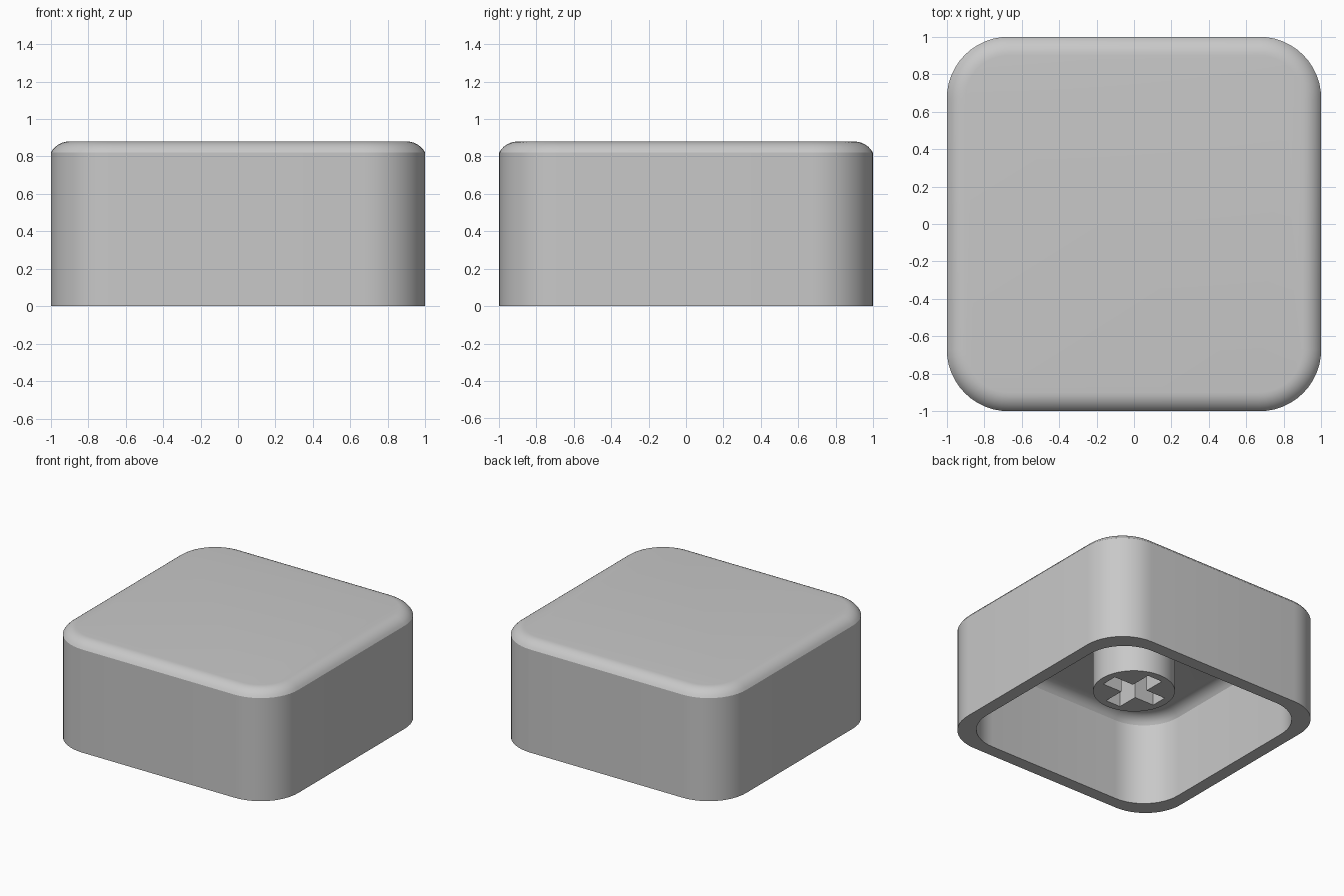
import bpy, bmesh, math

cube = bpy.data.objects.get("Cube")
if cube:
    bpy.data.objects.remove(cube, do_unlink=True)

HEIGHT, CEILING, STEM_BASE = 0.88, 0.71, 0.28

grey = bpy.data.materials.new("light_grey_plastic")
grey.use_nodes = True
colour = (0.58, 0.58, 0.58, 1)
grey.diffuse_color = colour
grey.node_tree.nodes["Principled BSDF"].inputs["Base Color"].default_value = colour


def rounded_square(half, radius, z, steps=12):
    """Points of a square with rounded corners at height z."""
    points = []
    for corner in range(4):
        mid = math.radians(45 + 90 * corner)
        cx = math.copysign(half - radius, math.cos(mid))
        cy = math.copysign(half - radius, math.sin(mid))
        for i in range(steps + 1):
            a = math.pi / 2 * (corner + i / steps)
            points.append((cx + radius * math.cos(a), cy + radius * math.sin(a), z))
    return points


def loft(name, loops):
    """Skin a row of closed loops and cap both ends."""
    bm = bmesh.new()
    rings = [[bm.verts.new(p) for p in loop] for loop in loops]
    n = len(rings[0])
    for low, high in zip(rings, rings[1:]):
        for i in range(n):
            j = (i + 1) % n
            bm.faces.new((low[i], low[j], high[j], high[i]))
    bm.faces.new(rings[0])
    bm.faces.new(rings[-1])
    bmesh.ops.recalc_face_normals(bm, faces=bm.faces)
    mesh = bpy.data.meshes.new(name)
    bm.to_mesh(mesh)
    bm.free()
    mesh.materials.append(grey)
    obj = bpy.data.objects.new(name, mesh)
    bpy.context.collection.objects.link(obj)
    return obj


def eased_wall(half, radius, top, inset, drop, steps=6):
    """Straight wall that breaks into a shallow arc, tangent to the flat top."""
    loops = [rounded_square(half, radius, 0)]
    arc = (inset ** 2 + drop ** 2) / (2 * drop)
    sweep = math.asin(inset / arc)
    for i in range(steps + 1):
        a = sweep * (1 - i / steps)
        step_in = inset - arc * math.sin(a)
        loops.append(rounded_square(half - step_in, radius - step_in,
                                    top - arc * (1 - math.cos(a))))
    return loops


def smooth(obj):
    bpy.ops.object.select_all(action="DESELECT")
    obj.select_set(True)
    bpy.context.view_layer.objects.active = obj
    bpy.ops.object.shade_smooth_by_angle(angle=math.radians(20))


# Hollow cap: outer skin from the top down, then the inner skin back up
outer = eased_wall(1.0, 0.33, HEIGHT, 0.1, 0.06)
inner = eased_wall(0.9, 0.32, CEILING, 0.1, 0.06)
cap_shell = loft("cap_shell", outer[::-1] + inner)
smooth(cap_shell)

# Round stem hanging from the ceiling
circle = [2 * math.pi * i / 64 for i in range(64)]
stem = loft("stem", [[(0.295 * math.cos(a), 0.295 * math.sin(a), z) for a in circle]
                     for z in (STEM_BASE, CEILING + 0.01)])

# Cross-shaped socket cut into the stem
arm, half_width = 0.235, 0.065
quarter = [(arm, -half_width), (arm, half_width), (half_width, half_width)]
cross = []
for turn in range(4):
    cross.extend(quarter)
    quarter = [(-y, x) for x, y in quarter]
socket_cutter = loft("socket_cutter", [[(x, y, z) for x, y in cross]
                                       for z in (STEM_BASE - 0.1, CEILING - 0.01)])
socket_cutter.hide_render = True
socket_cutter.hide_set(True)
cut = stem.modifiers.new("socket", "BOOLEAN")
cut.operation = "DIFFERENCE"
cut.solver = "EXACT"
cut.object = socket_cutter
smooth(stem)
